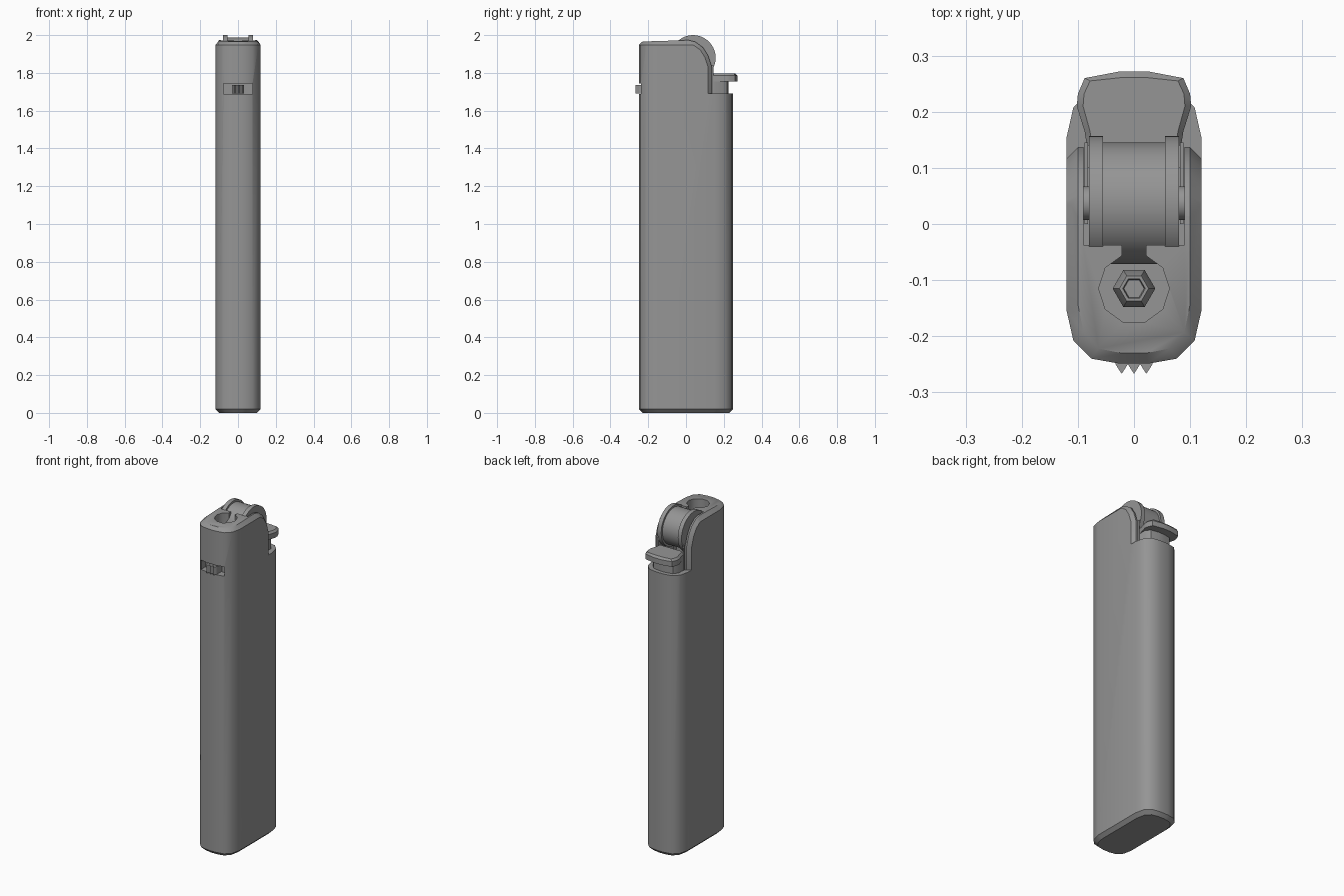
import bpy, bmesh, math

cube = bpy.data.objects.get("Cube")
if cube:
    bpy.data.objects.remove(cube, do_unlink=True)

grey = bpy.data.materials.new("plain_grey")
grey.use_nodes = True
grey.diffuse_color = (0.3, 0.3, 0.3, 1)
grey.node_tree.nodes["Principled BSDF"].inputs["Base Color"].default_value = (0.3, 0.3, 0.3, 1)


def loft(name, rings):
    """Closed solid through rings of equal point count."""
    bm = bmesh.new()
    loops = [[bm.verts.new(p) for p in ring] for ring in rings]
    n = len(loops[0])
    for a, b in zip(loops, loops[1:]):
        for i in range(n):
            j = (i + 1) % n
            bm.faces.new((a[i], a[j], b[j], b[i]))
    bm.faces.new(loops[0][::-1])
    bm.faces.new(loops[-1])
    bmesh.ops.recalc_face_normals(bm, faces=bm.faces)
    mesh = bpy.data.meshes.new(name)
    bm.to_mesh(mesh)
    bm.free()
    obj = bpy.data.objects.new(name, mesh)
    bpy.context.collection.objects.link(obj)
    mesh.materials.append(grey)
    return obj


def flat(points, z):
    return [(x, y, z) for x, y in points]


def mirrored(half):
    """Outline from its +x half, listed front to back."""
    return half + [(-x, y) for x, y in reversed(half)]


def box(name, x, y0, y1, z0, z1):
    base = [(-x, y0), (x, y0), (x, y1), (-x, y1)]
    return loft(name, [flat(base, z0), flat(base, z1)])


def circle(r, n, cy=0.0):
    return [(r * math.cos(math.tau * i / n), cy + r * math.sin(math.tau * i / n)) for i in range(n)]


def smooth(obj, angle=40):
    bpy.ops.object.select_all(action='DESELECT')
    obj.select_set(True)
    bpy.context.view_layer.objects.active = obj
    bpy.ops.object.shade_smooth_by_angle(angle=math.radians(angle))


def cut(obj, cutters):
    for c in cutters:
        mod = obj.modifiers.new("cut", 'BOOLEAN')
        mod.operation, mod.solver, mod.object = 'DIFFERENCE', 'EXACT', c
    graph = bpy.context.evaluated_depsgraph_get()
    mesh = bpy.data.meshes.new_from_object(obj.evaluated_get(graph))
    obj.modifiers.clear()
    obj.data = mesh
    for c in cutters:
        bpy.data.objects.remove(c, do_unlink=True)


# Body with chamfered base and top
quarter = [(0.025, 0.249), (0.076, 0.24), (0.108, 0.208), (0.12, 0.155)]
half = [(x, -y) for x, y in quarter] + quarter[::-1]
outline = mirrored(half)
inset = [(x * 0.833, y * 0.925) for x, y in outline]
body = loft("body", [flat(inset, 0), flat(outline, 0.02), flat(outline, 1.948),
                     [(x, y, 1.973 + 0.03 * y) for x, y in inset]])

# Rounded step behind the hood, wider toward the sides to chamfer its edge
curve = [(0.0, 1.977, 0, 1), (0.05, 1.964, .4, .9), (0.09, 1.935, .7, .7),
         (0.118, 1.89, .9, .4), (0.137, 1.83, 1, 0), (0.137, 1.69, 1, 0)]


def step_section(x, d):
    pts = [(y - d * ny, z - d * nz) for y, z, ny, nz in curve]
    pts += [(0.4, 1.69), (0.4, 2.2), (pts[0][0], 2.2)]
    return [(x, y, z) for y, z in pts]


step = loft("step_cutter", [step_section(-0.14, 0.04), step_section(-0.1, 0),
                            step_section(0.1, 0), step_section(0.14, 0.04)])
flame_hole = circle(0.063, 10, -0.115)
cut(body, [
    step,
    box("wheel_slot", 0.09, -0.037, 0.16, 1.688, 2.2),
    box("spark_notch", 0.021, -0.065, -0.03, 1.9, 2.2),
    loft("flame_hole", [flat(flame_hole, 1.82), flat(flame_hole, 2.2)]),
    box("dial_window", 0.077, -0.3, -0.2, 1.687, 1.743),
])
smooth(body)

# Hexagonal nozzle
smooth(loft("nozzle", [flat(circle(r, 6, -0.115), z) for r, z in
                       ((0.038, 1.81), (0.038, 1.88), (0.026, 1.91), (0.02, 1.91), (0.018, 1.9))]), 20)

# Toothed flame dial
teeth = [(0.011 * i, -0.25 if i % 2 else -0.267) for i in range(-3, 4)]
teeth = [(-0.033, -0.19)] + teeth + [(0.033, -0.19)]
loft("flame_dial", [flat(teeth, 1.69), flat(teeth, 1.737)])

# Spark wheel with raised rims and axle
profile = [(-0.098, 0.03), (-0.08, 0.03), (-0.08, 0.12), (-0.055, 0.12), (-0.055, 0.108)]
profile += [(-x, r) for x, r in reversed(profile)]
wheel = loft("spark_wheel", [[(x, 0.037 + a, 1.88 + b) for a, b in circle(r, 40)] for x, r in profile])
smooth(wheel, 30)

# Thumb lever: stem, pad and side arms
stem = mirrored([(0.085, 0.1), (0.085, 0.19), (0.065, 0.217), (0.02, 0.226)])
smooth(loft("lever_stem", [flat(stem, 1.685), flat(stem, 1.765)]))
pad = mirrored([(0.084, 0.14), (0.088, 0.165), (0.102, 0.21), (0.1, 0.232), (0.088, 0.26), (0.025, 0.272)])
pad_top = [(x * 0.89, min(y, y * 0.5 + 0.125) if y > 0.25 else y) for x, y in pad]
smooth(loft("lever_pad", [flat(pad, 1.754), flat(pad, 1.785), flat(pad_top, 1.797)]), 25)
for side, label in ((1, "left"), (-1, "right")):
    arm = [(side * x, y) for x, y in ((0.082, 0.0), (0.0885, 0.0), (0.0885, 0.145), (0.082, 0.145))]
    loft(label + "_lever_arm", [flat(arm, 1.69), flat(arm, 1.84)])
